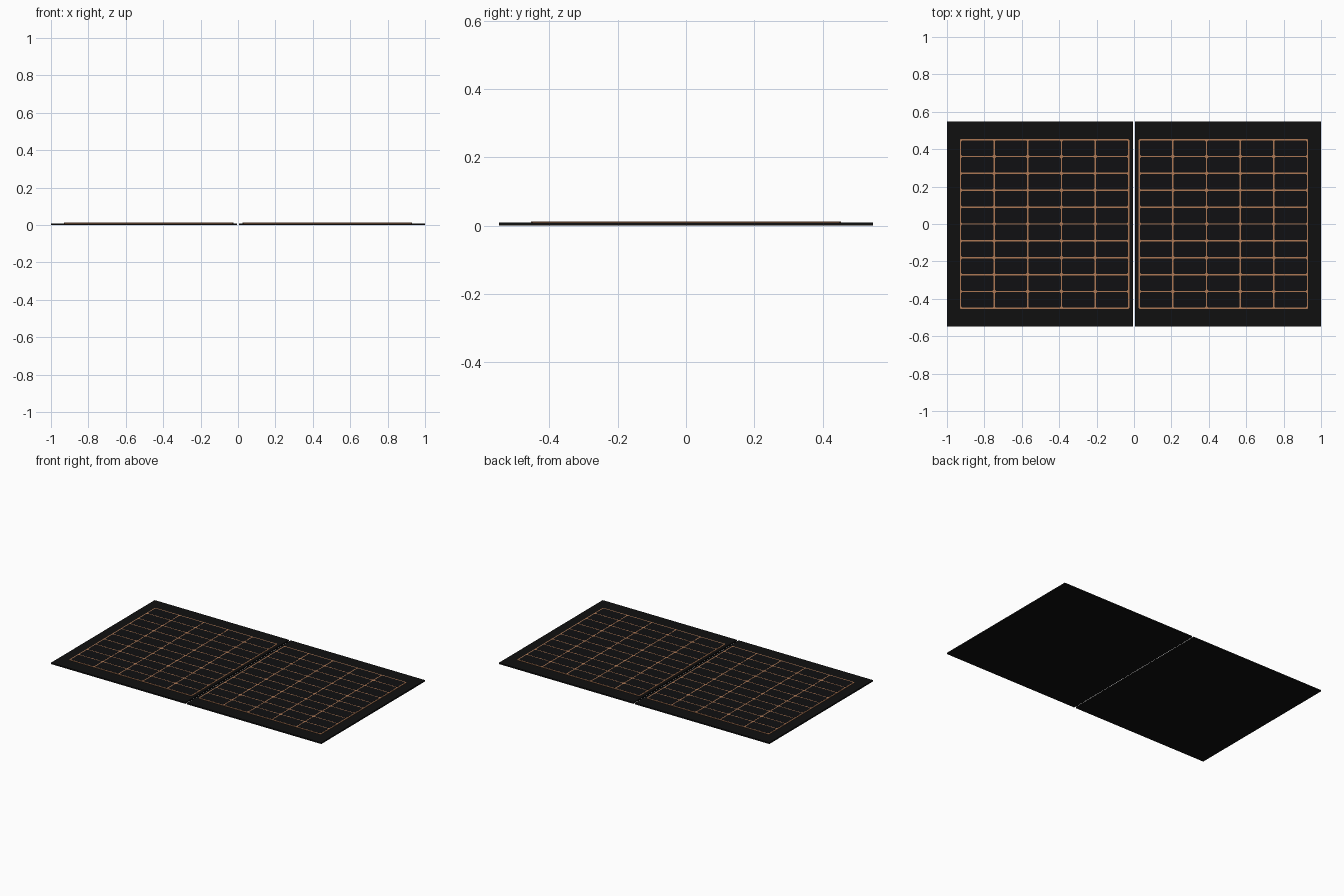
import bpy, bmesh

if "Cube" in bpy.data.objects:
    bpy.data.objects.remove(bpy.data.objects["Cube"])

def mat(name, c):
    m = bpy.data.materials.new(name)
    m.diffuse_color = (*c, 1)
    m.use_nodes = True
    m.node_tree.nodes["Principled BSDF"].inputs["Base Color"].default_value = m.diffuse_color
    return m

black = mat("panel black", (0.005, 0.005, 0.005))
cell_black = mat("cell black", (0.005, 0.005, 0.006))
copper = mat("copper", (0.42, 0.19, 0.09))

def prism(bm, cx, cy, hx, hy, z0, z1, c=0.0):
    """Upright plate, with corners cut by c."""
    if c:
        pts = [(hx - c, -hy), (hx, -hy + c), (hx, hy - c), (hx - c, hy),
               (-hx + c, hy), (-hx, hy - c), (-hx, -hy + c), (-hx + c, -hy)]
    else:
        pts = [(hx, -hy), (hx, hy), (-hx, hy), (-hx, -hy)]
    lo = [bm.verts.new((cx + x, cy + y, z0)) for x, y in pts]
    hi = [bm.verts.new((cx + x, cy + y, z1)) for x, y in pts]
    bm.faces.new(hi)
    bm.faces.new(lo[::-1])
    n = len(pts)
    for i in range(n):
        j = (i + 1) % n
        bm.faces.new((lo[i], lo[j], hi[j], hi[i]))

def finish(bm, name, m):
    me = bpy.data.meshes.new(name)
    bm.to_mesh(me)
    bm.free()
    me.materials.append(m)
    bpy.context.collection.objects.link(bpy.data.objects.new(name, me))

PX, PY, LINE = 0.18, 0.0902, 0.007   # cell pitch and visible line width
NX, NY = 5, 10
for side, s in (("left", -1), ("right", 1)):
    # backing board
    bm = bmesh.new()
    prism(bm, s * 0.503, 0, 0.497, 0.548, 0, 0.009)
    finish(bm, side + "_board", black)
    # copper sheet seen between the cells
    cx = s * 0.478
    bm = bmesh.new()
    prism(bm, cx, 0, NX * PX / 2 + LINE / 2, NY * PY / 2 + LINE / 2, 0.009, 0.012, 0.005)
    finish(bm, side + "_copper_sheet", copper)
    # solar cells with clipped corners
    bm = bmesh.new()
    for i in range(NX):
        for j in range(NY):
            prism(bm, cx + (i - (NX - 1) / 2) * PX, (j - (NY - 1) / 2) * PY,
                  (PX - LINE) / 2, (PY - LINE) / 2, 0.0115, 0.0125, 0.006)
    finish(bm, side + "_cells", cell_black)
